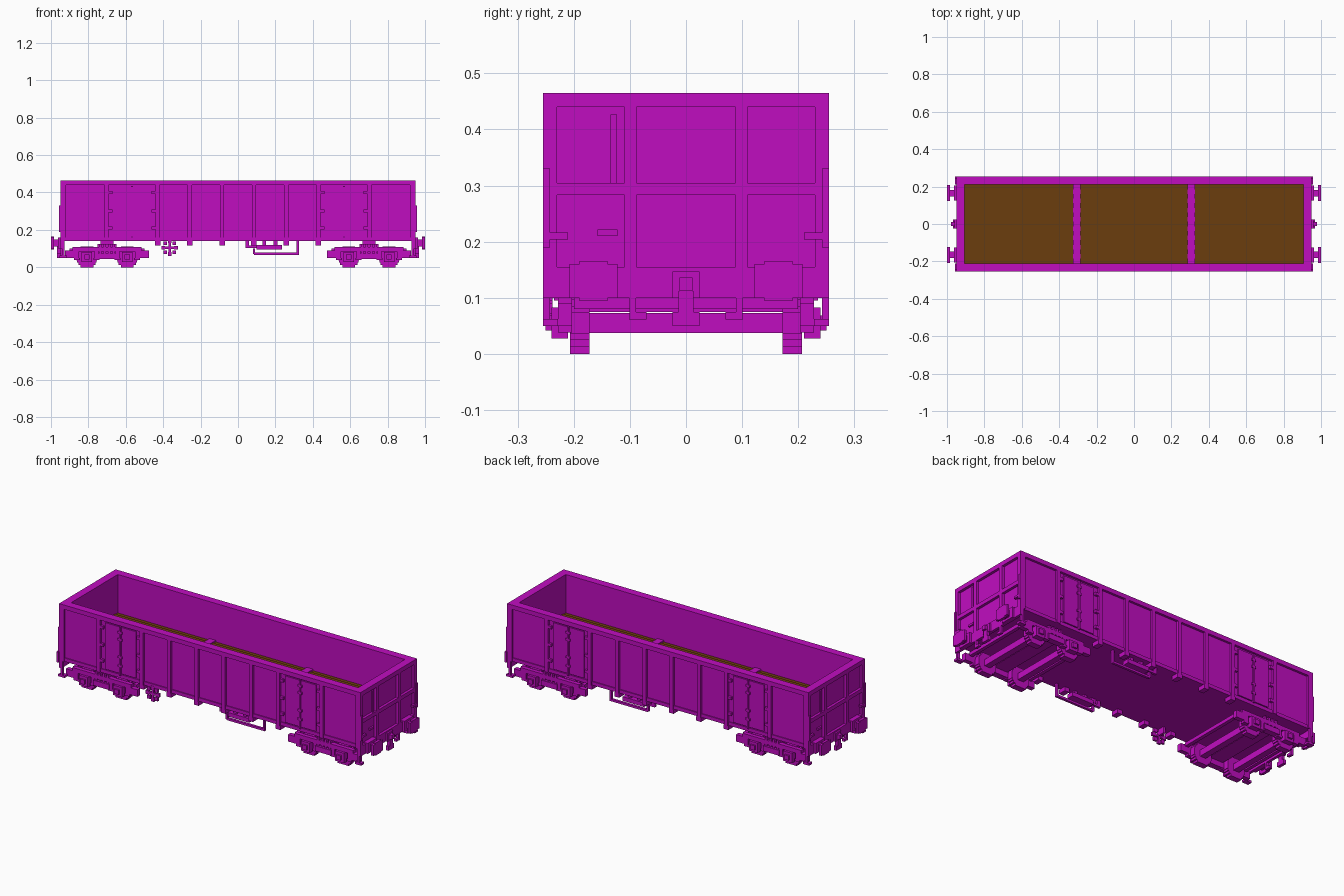
import bpy, bmesh, math
from mathutils import Matrix, Vector

if "Cube" in bpy.data.objects:
    bpy.data.objects.remove(bpy.data.objects["Cube"], do_unlink=True)


def material(name, rgb):
    m = bpy.data.materials.new(name)
    m.use_nodes = True
    m.diffuse_color = (*rgb, 1)
    m.node_tree.nodes["Principled BSDF"].inputs["Base Color"].default_value = (*rgb, 1)
    return m


paint = material("magenta paint", (0.53, 0.004, 0.53))
wood = material("brown wood", (0.145, 0.047, 0.004))


def around(centre, half):
    return centre - half, centre + half


def block(name, x, y, z, mirror="", mat=paint):
    """A box between pairs of limits, repeated across the mirrored axes."""
    bm = bmesh.new()
    size = Vector([high - low for low, high in (x, y, z)])
    for sx in (1, -1) if "x" in mirror else (1,):
        for sy in (1, -1) if "y" in mirror else (1,):
            centre = Vector((sx * sum(x), sy * sum(y), sum(z))) / 2
            place = Matrix.Translation(centre) @ Matrix.Diagonal((*size, 1))
            bmesh.ops.create_cube(bm, size=1, matrix=place)
    mesh = bpy.data.meshes.new(name)
    bm.to_mesh(mesh)
    bm.free()
    mesh.materials.append(mat)
    bpy.context.collection.objects.link(bpy.data.objects.new(name, mesh))


# Main levels and planes of the body
under, floor, rim_low, rim_top = 0.14, 0.24, 0.44, 0.465
end_in, end_sheet, end_out = 0.905, 0.935, 0.95
side_in, side_sheet, side_out = 0.21, 0.242, 0.255
whole_length = around(0, end_sheet)
whole_width = around(0, side_sheet)
wall_height = (under, rim_low)
rib_depth = (side_sheet, side_out)
end_rib_depth = (end_sheet, end_out)

# Body shell
block("floor_slab", whole_length, whole_width, (under, floor))
block("side_wall", whole_length, (side_in, side_sheet), wall_height, "y")
block("end_wall", (end_in, end_sheet), whole_width, wall_height, "x")
block("side_rim", around(0, end_out), (side_in, side_out), (rim_low, rim_top), "y")
block("end_rim", (end_in, end_out), around(0, side_in), (rim_low, rim_top), "x")
block("side_sill", whole_length, (side_sheet, side_sheet + 0.006), around(under + 0.01, 0.01), "y")

# Plank floor, every second board slightly proud, with two cross beams
planks, beam_x, beam_half = 17, 0.307, 0.02
pitch = 2 * side_in / planks
for i in range(planks):
    left_edge = i * pitch - side_in
    block("floor_plank", around(0, end_in), (left_edge, left_edge + pitch),
          (floor, floor + 0.006 + 0.004 * (i % 2)), mat=wood)
block("floor_cross_beam", around(beam_x, beam_half), around(0, side_in), (floor, floor + 0.015), "x")

# Side ribs, feet and corner posts
for rib in (0.085, 0.258, 0.43, 0.703):
    block("side_rib", around(rib, 0.011), rib_depth, wall_height, "xy")
    if rib < 0.5:
        block("rib_foot", around(rib, 0.015), (side_in, side_out), (under - 0.023, under), "xy")
block("corner_post", (end_sheet - 0.015, end_out), rib_depth, wall_height, "xy")

# Double side doors with latch bar, handles and hinges
door_x, leaf = 0.567, 0.1
skin = (side_sheet, side_sheet + 0.006)
for direction in (-1, 1):
    block("door_leaf", around(door_x + direction * leaf / 2, leaf / 2 - 0.003), skin, (0.165, 0.43), "xy")
    for height in (0.21, 0.3, 0.4):
        block("door_hinge", around(door_x + direction * (leaf + 0.015), 0.01), rib_depth,
              around(height, 0.008), "xy")
block("door_latch_bar", around(door_x, 0.005), rib_depth, (0.155, 0.435), "xy")
for height in (0.21, 0.26, 0.36, 0.4):
    block("door_handle", around(door_x, 0.013), rib_depth, around(height, 0.006), "xy")

# End ribs, bands and fittings
beam_low = 0.1
block("end_rib", end_rib_depth, (0.088, 0.11), (beam_low, rim_low), "xy")
block("end_corner_rib", end_rib_depth, (side_sheet - 0.012, side_out), (beam_low, rim_low), "xy")
block("end_band", end_rib_depth, whole_width, (0.283, 0.305), "x")
block("headstock", end_rib_depth, whole_width, (beam_low, 0.155), "x")
for name, direction in (("left", 1), ("right", -1)):
    fitting_x = sorted((direction * end_sheet, direction * (end_sheet + 0.009)))
    block(name + "_end_rail", fitting_x, around(direction * -0.129, 0.006), (0.305, 0.427))
    block(name + "_end_plate", fitting_x, around(direction * -0.14, 0.018), around(0.216, 0.006))

# Corner handrails and steps
block("corner_handrail", around(end_out, 0.006), rib_depth, (0.19, 0.33), "xy")
block("lower_handhold", around(end_out, 0.007), (side_in, side_sheet), around(0.21, 0.006), "xy")
block("step_hanger", around(end_sheet, 0.007), rib_depth, (0.05, under), "xy")
block("step_tread", around(end_sheet, 0.02), (side_in + 0.018, side_out), around(0.056, 0.006), "xy")

# Buffers
buffer_y, buffer_z = 0.165, 0.13
for name, reach, half_width, half_height in (
        ("base", (end_sheet, 0.962), 0.04, 0.03),
        ("stem", (end_out, 0.99), 0.018, 0.018),
        ("head", (0.985, 1), 0.043, 0.03),
        ("head_centre", (0.985, 1), 0.025, 0.036)):
    block("buffer_" + name, reach, around(buffer_y, half_width), around(buffer_z, half_height), "xy")

# Coupling and hoses
block("coupling_plate", (end_sheet, 0.96), around(0, 0.024), (beam_low, 0.147), "x")
block("coupling_hook", (end_out, 0.978), around(0, 0.012), (0.112, 0.136), "x")
block("coupling_link", (end_out, 0.967), around(0, 0.013), (0.06, 0.112), "x")
block("coupling_shackle", (end_out, 0.967), around(0, 0.024), (0.05, 0.075), "x")
block("brake_hose", end_rib_depth, around(0.095, 0.006), (0.06, beam_low), "xy")
block("brake_hose_end", end_rib_depth, around(0.085, 0.015), around(0.068, 0.007), "xy")

# Bogies: stepped wheels, axles, axle boxes and springs
bogie_x, axle_offset, wheel_radius = 0.7, 0.108, 0.055
layers = 9
layer = 2 * wheel_radius / layers
frame_y = (0.203, 0.228)
for direction in (-1, 1):
    axle_x = bogie_x + direction * axle_offset
    for i in range(layers):
        widest = abs(i - layers // 2) * layer - layer / 2
        half = math.sqrt(wheel_radius ** 2 - widest ** 2)
        block("wheel_layer", around(axle_x, half), (0.172, 0.207), (i * layer, (i + 1) * layer), "xy")
    block("axle", around(axle_x, 0.018), around(0, 0.175), around(wheel_radius, 0.018), "x")
    block("axle_box", around(axle_x, 0.028), (side_in, 0.24), around(wheel_radius, 0.028), "xy")
    block("axle_cap", around(axle_x, 0.014), (side_in, 0.25), around(wheel_radius, 0.013), "xy")
    for spring_side in (-1, 1):
        spring_x = axle_x + spring_side * 0.052
        block("spring_seat", around(spring_x, 0.016), frame_y, around(0.044, 0.006), "xy")
        block("spring", around(spring_x, 0.011), frame_y, (0.05, 0.09), "xy")
    block("frame_end", around(bogie_x + direction * 0.195, 0.03), frame_y, (0.05, 0.09), "xy")
    block("end_cross_bar", around(bogie_x + direction * 0.19, 0.01), around(0, 0.2), (0.08, 0.1), "x")

# Bogie frame and bolster
block("bogie_side_frame", around(bogie_x, 0.185), frame_y, (0.084, 0.108), "xy")
block("spring_plank", around(bogie_x, 0.05), (0.2, 0.235), (0.045, 0.075), "xy")
for i in range(4):
    block("bolster_spring", around(bogie_x + (i - 1.5) * 0.024, 0.006), frame_y, (0.05, 0.125), "xy")
block("bolster", around(bogie_x, 0.045), around(0, 0.205), (0.075, 0.11), "x")
block("bogie_pivot", around(bogie_x, 0.035), around(0, 0.06), (beam_low, under), "x")
block("side_bearer", around(bogie_x, 0.05), (0.15, 0.2), (beam_low, 0.125), "xy")

# Brake gear hung below the sides
gear_y = (side_in, side_in + 0.014)
frame_left, frame_right, bar = 0.085, 0.325, 0.006
block("brake_frame_bottom", (frame_left, frame_right), gear_y, around(0.072, bar), "y")
block("brake_frame_post", around(frame_right - bar, bar), gear_y, (0.07, under), "y")
block("brake_frame_short_post", around(frame_left, bar), gear_y, (0.07, beam_low), "y")
block("brake_box", (beam_low, 0.235), (0.195, 0.235), (0.095, 0.118), "y")
block("brake_lever", (0.04, beam_low), gear_y, around(0.11, bar), "y")
for hanger in (0.05, 0.14, 0.2):
    block("brake_hanger", around(hanger, 0.01), gear_y, (0.11, under), "y")

# Handwheel: an eight-sided ring of square blocks, two spokes and a bracket
wheel_x, wheel_z, ring_radius = -0.365, 0.105, 0.034
wheel_y = (-0.25, -0.238)
for i in range(8):
    angle = i * math.tau / 8
    block("handwheel_rim", around(wheel_x + ring_radius * math.cos(angle), 0.01), wheel_y,
          around(wheel_z + ring_radius * math.sin(angle), 0.01))
block("handwheel_cross_spoke", around(wheel_x, ring_radius), wheel_y, around(wheel_z, bar))
block("handwheel_upright_spoke", around(wheel_x, bar), wheel_y, around(wheel_z, ring_radius))
block("handwheel_bracket", around(wheel_x, bar), (wheel_y[1], -0.2), (wheel_z, under))
